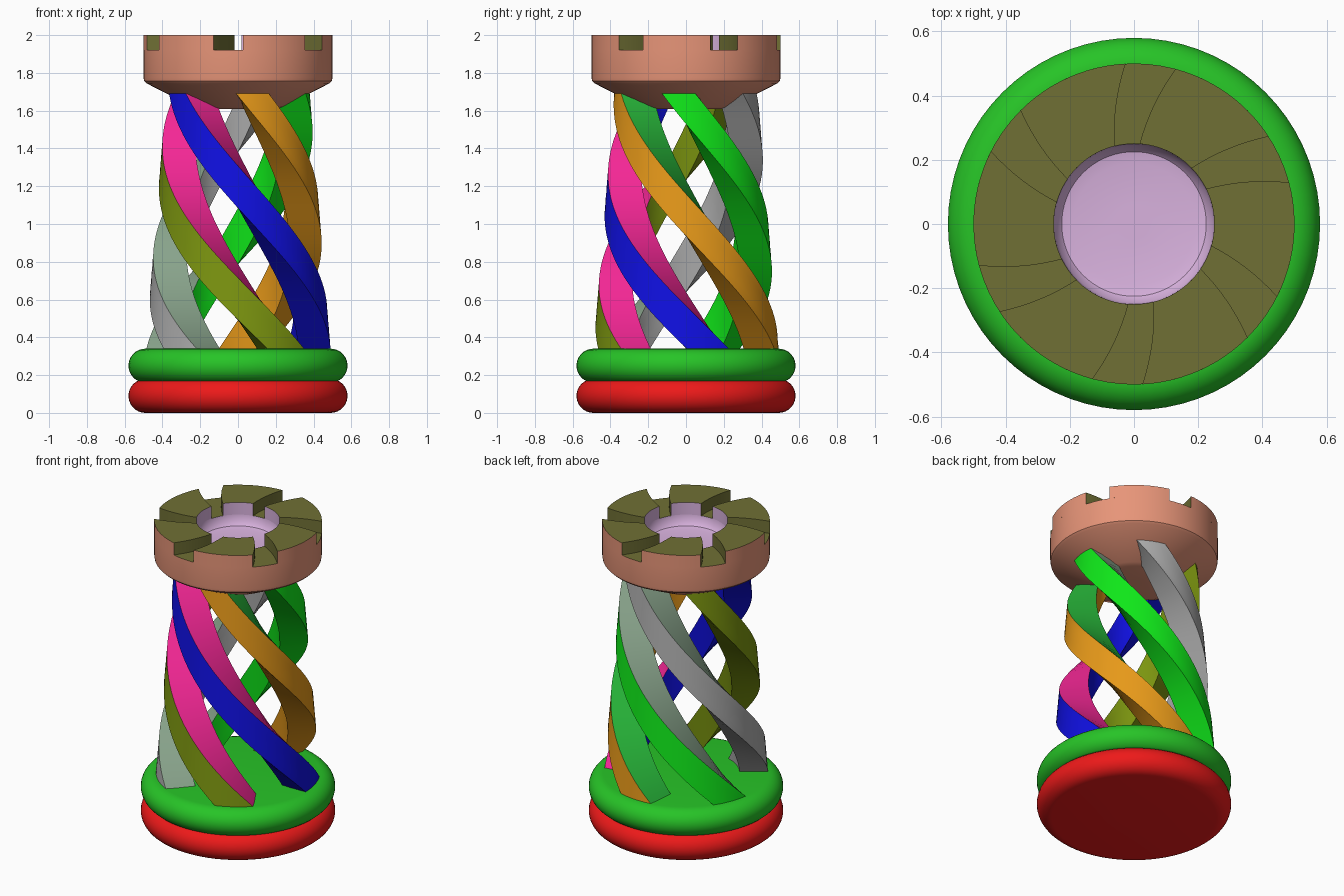
import bpy, bmesh
from math import radians, sin, cos, pi

if "Cube" in bpy.data.objects:
    bpy.data.objects.remove(bpy.data.objects["Cube"])


def mat(name, rgb):
    m = bpy.data.materials.new(name)
    m.diffuse_color = (*rgb, 1)
    m.use_nodes = True
    m.node_tree.nodes["Principled BSDF"].inputs["Base Color"].default_value = m.diffuse_color
    return m


RED = mat("red", (0.85, 0.01, 0.01))
GREEN = mat("green", (0.02, 0.55, 0.02))
SALMON = mat("salmon", (0.80, 0.30, 0.19))
MOSS = mat("moss", (0.16, 0.16, 0.035))
PLUM = mat("plum", (0.70, 0.45, 0.74))
BLUE = mat("blue", (0.005, 0.005, 0.75))
ORANGE = mat("orange", (0.80, 0.32, 0.01))
LIME = mat("bright_green", (0.005, 0.80, 0.01))
GREY = mat("grey", (0.42, 0.42, 0.42))
OLIVE = mat("olive", (0.20, 0.30, 0.005))
PINK = mat("pink", (0.90, 0.02, 0.30))
SAGE = mat("sage", (0.25, 0.37, 0.26))
LEAF = mat("leaf", (0.02, 0.45, 0.04))


def finish(name, bm, mats, angle=35):
    bmesh.ops.recalc_face_normals(bm, faces=bm.faces)
    me = bpy.data.meshes.new(name)
    bm.to_mesh(me)
    bm.free()
    for m in mats:
        me.materials.append(m)
    ob = bpy.data.objects.new(name, me)
    bpy.context.collection.objects.link(ob)
    bpy.ops.object.select_all(action='DESELECT')
    ob.select_set(True)
    bpy.context.view_layer.objects.active = ob
    bpy.ops.object.shade_smooth_by_angle(angle=radians(angle))
    return ob


def polar(r, deg, z):
    return (r * cos(radians(deg)), r * sin(radians(deg)), z)


def lathe(name, profile, mats, slots=None, n=72):
    """Closed solid of revolution; the profile starts and ends near the axis."""
    bm = bmesh.new()
    rings = [[bm.verts.new(polar(r, 360 * i / n, z)) for i in range(n)] for r, z in profile]
    for k in range(len(rings) - 1):
        for i in range(n):
            j = (i + 1) % n
            f = bm.faces.new((rings[k][i], rings[k][j], rings[k + 1][j], rings[k + 1][i]))
            f.material_index = slots[k] if slots else 0
    bm.faces.new(rings[0])
    cap = bm.faces.new(rings[-1])
    cap.material_index = slots[-1] if slots else 0
    return finish(name, bm, mats)


def arc(cr, cz, rr, rz, a0, a1, n=12):
    return [(cr + rr * cos(radians(a0 + (a1 - a0) * i / n)),
             cz + rz * sin(radians(a0 + (a1 - a0) * i / n))) for i in range(n + 1)]


# Two rounded base discs
lathe("base_lower", [(0.05, 0)] + arc(0.49, 0.09, 0.09, 0.09, -90, 55) + [(0.53, 0.17), (0.05, 0.17)], [RED])
lathe("base_upper", [(0.05, 0.17), (0.53, 0.17)] + arc(0.49, 0.25, 0.09, 0.09, -55, 90) + [(0.05, 0.34)], [GREEN])

# Head: cone underside, drum wall, crenel floor and shallow bowl
head = [(0.05, 1.61), (0.21, 1.61), (0.24, 1.62), (0.485, 1.745), (0.497, 1.757), (0.5, 1.775),
        (0.5, 1.92), (0.25, 1.92), (0.245, 1.88), (0.225, 1.857), (0.19, 1.85), (0.05, 1.85)]
lathe("head", head, [SALMON, MOSS, PLUM], [0] * 6 + [1] + [2] * 5)


# Merlons with spiral sides
def merlon(index):
    bm = bmesh.new()
    nr, na = 8, 12
    layers = []
    for z in (1.92, 2.0):
        grid = []
        for i in range(nr + 1):
            r = 0.25 + 0.25 * i / nr
            lead = 11 * (1 - i / nr)
            grid.append([bm.verts.new(polar(r, 60 * index + 33 + lead + 42 * j / na, z))
                         for j in range(na + 1)])
        layers.append(grid)
    low, top = layers
    for grid in layers:
        for i in range(nr):
            for j in range(na):
                bm.faces.new((grid[i][j], grid[i + 1][j], grid[i + 1][j + 1], grid[i][j + 1]))
    for i in range(nr):
        for j in (0, na):
            bm.faces.new((low[i][j], low[i + 1][j], top[i + 1][j], top[i][j]))
    for i, slot in ((0, 2), (nr, 1)):
        for j in range(na):
            f = bm.faces.new((low[i][j], low[i][j + 1], top[i][j + 1], top[i][j]))
            f.material_index = slot
    finish(f"merlon_{index + 1}", bm, [MOSS, SALMON, PLUM])


for k in range(6):
    merlon(k)


# Five twisted struts, the upward side in a second colour
def strut(index, main, side):
    bm = bmesh.new()
    steps, z0, z1 = 48, 0.30, 1.74
    rings = []
    for s in range(steps + 1):
        z = z0 + (z1 - z0) * s / steps
        t = (z - 0.34) / 1.35
        a = 72 * index + 0.5 - 164 * t
        ro = 0.49 - 0.11 * t
        ri = 0.32 - 0.11 * t
        outer = [polar(ro, a + 27 * u / 4, z) for u in range(5)]
        inner = [polar(ri, a + 36 - 36 * u / 4, z) for u in range(5)]
        rings.append([bm.verts.new(p) for p in outer + inner])
    for lo, hi in zip(rings, rings[1:]):
        for i in range(10):
            j = (i + 1) % 10
            f = bm.faces.new((lo[i], lo[j], hi[j], hi[i]))
            f.material_index = 1 if i == 4 else 0
    bm.faces.new(rings[0])
    bm.faces.new(rings[-1])
    finish(f"twisted_strut_{index + 1}", bm, [main, side])


pairs = [(BLUE, PINK), (ORANGE, LEAF), (LIME, SAGE), (GREY, SAGE), (OLIVE, PINK)]
for k, (main, side) in enumerate(pairs):
    strut(k, main, side)
